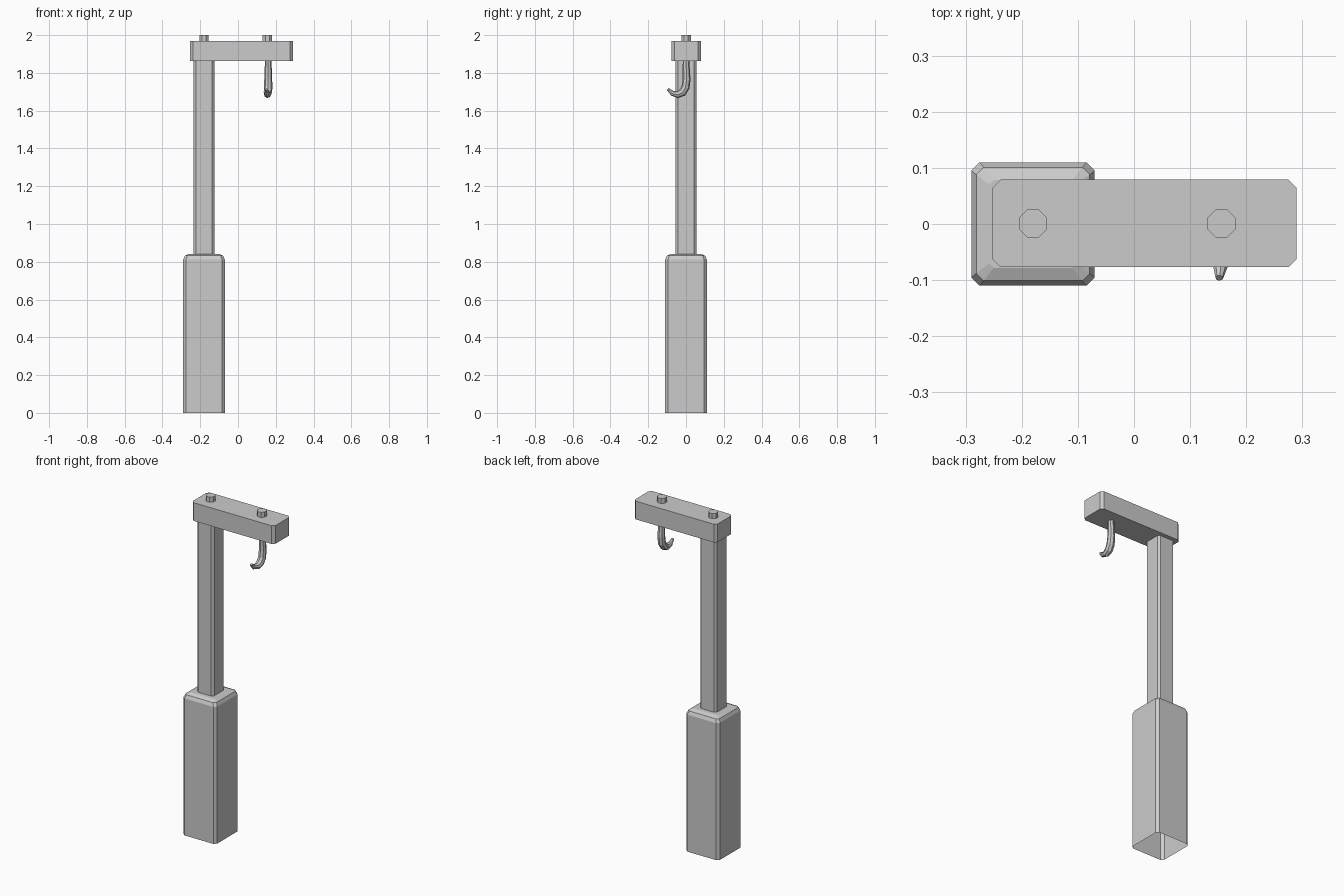
import bpy, bmesh, math

if "Cube" in bpy.data.objects:
    bpy.data.objects.remove(bpy.data.objects["Cube"])


def chamfer_ring(cx, cy, hx, hy, c, z):
    """Rectangle with cut corners, counter-clockwise."""
    pts = [(hx, -hy + c), (hx, hy - c), (hx - c, hy), (-hx + c, hy),
           (-hx, hy - c), (-hx, -hy + c), (-hx + c, -hy), (hx - c, -hy)]
    return [(cx + x, cy + y, z) for x, y in pts]


def loft(name, rings, cap_bottom=True):
    bm = bmesh.new()
    loops = [[bm.verts.new(p) for p in r] for r in rings]
    for a, b in zip(loops, loops[1:]):
        n = len(a)
        for i in range(n):
            j = (i + 1) % n
            bm.faces.new((a[i], a[j], b[j], b[i]))
    bm.faces.new(loops[-1])
    if cap_bottom:
        bm.faces.new(loops[0][::-1])
    me = bpy.data.meshes.new(name)
    bm.to_mesh(me)
    bm.free()
    ob = bpy.data.objects.new(name, me)
    bpy.context.collection.objects.link(ob)
    return ob


PX = -0.18  # post centre

# Base sleeve, open underneath, with a rounded-over top
loft("base", [chamfer_ring(PX, 0, h, h, c, z) for h, c, z in
              [(0.11, 0.015, 0), (0.11, 0.015, 0.812),
               (0.101, 0.013, 0.832), (0.078, 0.008, 0.842)]],
     cap_bottom=False)

# Upright post
loft("post", [chamfer_ring(PX, 0, 0.055, 0.055, 0.012, z) for z in (0.835, 1.862)])

# Cross beam
loft("beam", [chamfer_ring(0.0185, 0.001, 0.2715, 0.078, 0.015, z) for z in (1.862, 1.97)])

# Octagonal pegs on top of the beam
r = 0.025
for name, x in (("post_peg", PX), ("hook_peg", 0.156)):
    c = r * (1 - math.tan(math.pi / 8))
    loft(name, [chamfer_ring(x, 0.001, r, r, c, z) for z in (1.965, 2.0)])

# Hanging hook: x, y, z, radius
path = [(0.160, 0.000, 1.870, 0.017), (0.160, 0.003, 1.765, 0.021),
        (0.160, -0.003, 1.722, 0.022), (0.158, -0.019, 1.697, 0.022),
        (0.156, -0.043, 1.686, 0.019), (0.154, -0.072, 1.692, 0.014),
        (0.152, -0.096, 1.714, 0.007)]
cu = bpy.data.curves.new("hook", 'CURVE')
cu.dimensions = '3D'
cu.bevel_depth = 1.0
cu.bevel_resolution = 2
cu.use_fill_caps = True
sp = cu.splines.new('POLY')
sp.points.add(len(path) - 1)
for p, (x, y, z, rad) in zip(sp.points, path):
    p.co = (x, y, z, 1)
    p.radius = rad
sp.use_smooth = False
hook = bpy.data.objects.new("hook", cu)
bpy.context.collection.objects.link(hook)
bpy.context.view_layer.objects.active = hook
hook.select_set(True)
bpy.ops.object.convert(target='MESH')
